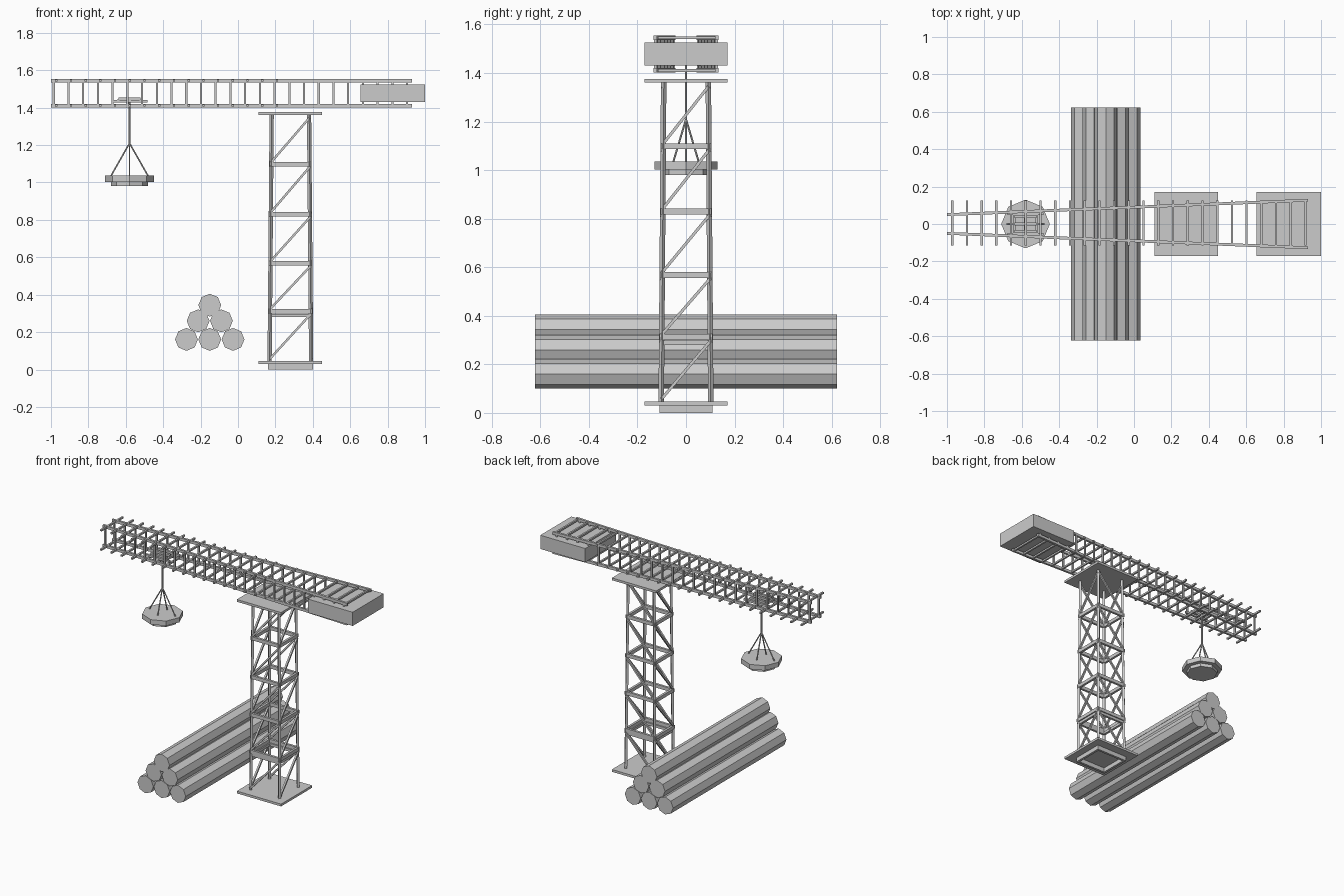
import bpy, bmesh
from math import cos, sin, pi
from mathutils import Vector, Matrix

if "Cube" in bpy.data.objects:
    bpy.data.objects.remove(bpy.data.objects["Cube"])

grey = bpy.data.materials.new("plain grey")
grey.use_nodes = True
tone = (0.6, 0.6, 0.6, 1)
grey.diffuse_color = tone
grey.node_tree.nodes["Principled BSDF"].inputs["Base Color"].default_value = tone


def finish(bm, name):
    mesh = bpy.data.meshes.new(name)
    bmesh.ops.recalc_face_normals(bm, faces=bm.faces)
    bm.to_mesh(mesh)
    bm.free()
    mesh.materials.append(grey)
    ob = bpy.data.objects.new(name, mesh)
    bpy.context.collection.objects.link(ob)
    return ob


def box(bm, lo, hi):
    lo, hi = Vector(lo), Vector(hi)
    m = Matrix.Translation((lo + hi) / 2) @ Matrix.Diagonal((*(hi - lo), 1))
    bmesh.ops.create_cube(bm, size=1, matrix=m)


def bar(bm, a, b, width, height=None):
    """Square bar from a to b."""
    a, b = Vector(a), Vector(b)
    d = b - a
    rot = d.to_track_quat('Y', 'Z').to_matrix().to_4x4()
    size = Matrix.Diagonal((width, d.length, height or width, 1))
    bmesh.ops.create_cube(bm, size=1, matrix=Matrix.Translation((a + b) / 2) @ rot @ size)


def prism(bm, a, b, r, sides):
    """Many-sided rod from a to b."""
    a, b = Vector(a), Vector(b)
    rot = (b - a).to_track_quat('Z', 'Y').to_matrix().to_4x4()
    bmesh.ops.create_cone(bm, cap_ends=True, segments=sides, radius1=r, radius2=r,
                          depth=(b - a).length, matrix=Matrix.Translation((a + b) / 2) @ rot)


def ring(bm, hx, hy, z0, z1, t=0.016):
    """Open rectangular frame around the tower axis, given its outer half sizes."""
    for s in (-1, 1):
        x, y = sorted((s * hx, s * (hx - t))), sorted((s * hy, s * (hy - t)))
        box(bm, (TX - hx, y[0], z0), (TX + hx, y[1], z1))
        box(bm, (TX + x[0], t - hy, z0), (TX + x[1], hy - t, z1))


TX = 0.28           # tower axis
BASE, TOP = 0.045, 1.36


def half(z):
    """Leg offsets of the tapering tower at height z."""
    t = (z - BASE) / (TOP - BASE)
    return 0.111 - 0.011 * t, 0.102 - 0.01 * t


# Tower plates
for name, z in (("tower_base_plate", 0.03), ("tower_top_plate", TOP)):
    bm = bmesh.new()
    box(bm, (TX - 0.17, -0.17, z), (TX + 0.17, 0.17, z + 0.016))
    finish(bm, name)

# Foot frame below the base plate
bm = bmesh.new()
ring(bm, 0.12, 0.11, 0, 0.03)
finish(bm, "tower_foot_frame")

# Tower legs
bm = bmesh.new()
for sx in (-1, 1):
    for sy in (-1, 1):
        (x0, y0), (x1, y1) = half(BASE), half(TOP)
        bar(bm, (TX + sx * x0, sy * y0, BASE), (TX + sx * x1, sy * y1, TOP), 0.016)
finish(bm, "tower_legs")

# Tower rings
levels = [0.312, 0.568, 0.83, 1.098]
bm = bmesh.new()
for z in levels:
    hx, hy = half(z)
    ring(bm, hx + 0.009, hy + 0.009, z - 0.012, z + 0.012)
ring(bm, 0.112, 0.104, 0.28, 0.298)
finish(bm, "tower_rings")

# Tower braces, all rising the same way on opposite sides
bm = bmesh.new()
stops = [BASE] + levels + [TOP]
for z0, z1 in zip(stops, stops[1:]):
    z0, z1 = z0 + 0.012, z1 - 0.015
    hx, hy = half((z0 + z1) / 2)
    for s in (-1, 1):
        y, x = s * (hy + 0.004), TX + s * (hx + 0.004)
        bar(bm, (TX - hx, y, z0), (TX + hx, y, z1), 0.012)
        bar(bm, (x, -hy, z0), (x, hy, z1), 0.012)
finish(bm, "tower_braces")


# Jib rails, spreading towards the rear
def spread(x):
    return 0.05 + 0.077 * (x + 1) / 1.93


RAILS = (1.411, 1.545)
bm = bmesh.new()
for z in RAILS:
    for s in (-1, 1):
        bar(bm, (-0.999, s * spread(-1), z), (0.93, s * spread(0.93), z), 0.015, 0.019)
finish(bm, "jib_rails")

# Jib rungs and posts
rungs, posts = bmesh.new(), bmesh.new()
for i in range(25):
    x = -0.972 + 0.0787 * i
    for z in RAILS:
        bar(rungs, (x, -0.115, z), (x, 0.125, z), 0.012)
    for s in (-1, 1):
        bar(posts, (x - 0.013, s * spread(x), RAILS[0]), (x - 0.013, s * spread(x), RAILS[1]), 0.011)
finish(rungs, "jib_rungs")
finish(posts, "jib_posts")

# Counterweight
bm = bmesh.new()
box(bm, (0.655, -0.17, 1.43), (1, 0.17, 1.525))
finish(bm, "counterweight")

# Trolley
HX = -0.58
bm = bmesh.new()
for y in (-0.04, 0, 0.04):
    box(bm, (HX - 0.06, y - 0.008, 1.44), (HX + 0.06, y + 0.008, 1.455))
for x in (-0.06, 0, 0.06):
    box(bm, (HX + x - 0.007, -0.055, 1.43), (HX + x + 0.007, 0.055, 1.443))
for s in (-1, 1):
    box(bm, (HX - 0.095, s * 0.055 - 0.007, 1.428), (HX + 0.095, s * 0.055 + 0.007, 1.442))
finish(bm, "trolley")

# Hoist cable and its four stays
bm = bmesh.new()
prism(bm, (HX, 0, 1.2), (HX, 0, 1.44), 0.005, 8)
for i in range(4):
    a = i * pi / 2
    prism(bm, (HX, 0, 1.21), (HX + 0.105 * cos(a), 0.055 * sin(a), 1.025), 0.004, 6)
finish(bm, "hoist_cables")

# Hanging platform
bm = bmesh.new()
prism(bm, (HX, 0, 1.003), (HX, 0, 1.036), 0.13, 8)
prism(bm, (HX, 0, 0.98), (HX, 0, 1.003), 0.1, 8)
finish(bm, "hanging_platform")

# Stacked logs
bm = bmesh.new()
for row, z in enumerate((0.161, 0.26, 0.344)):
    for i in range(3 - row):
        x = -0.151 + 0.1245 * (i - (2 - row) / 2)
        prism(bm, (x, -0.622, z), (x, 0.622, z), 0.061, 8)
finish(bm, "log_stack")
